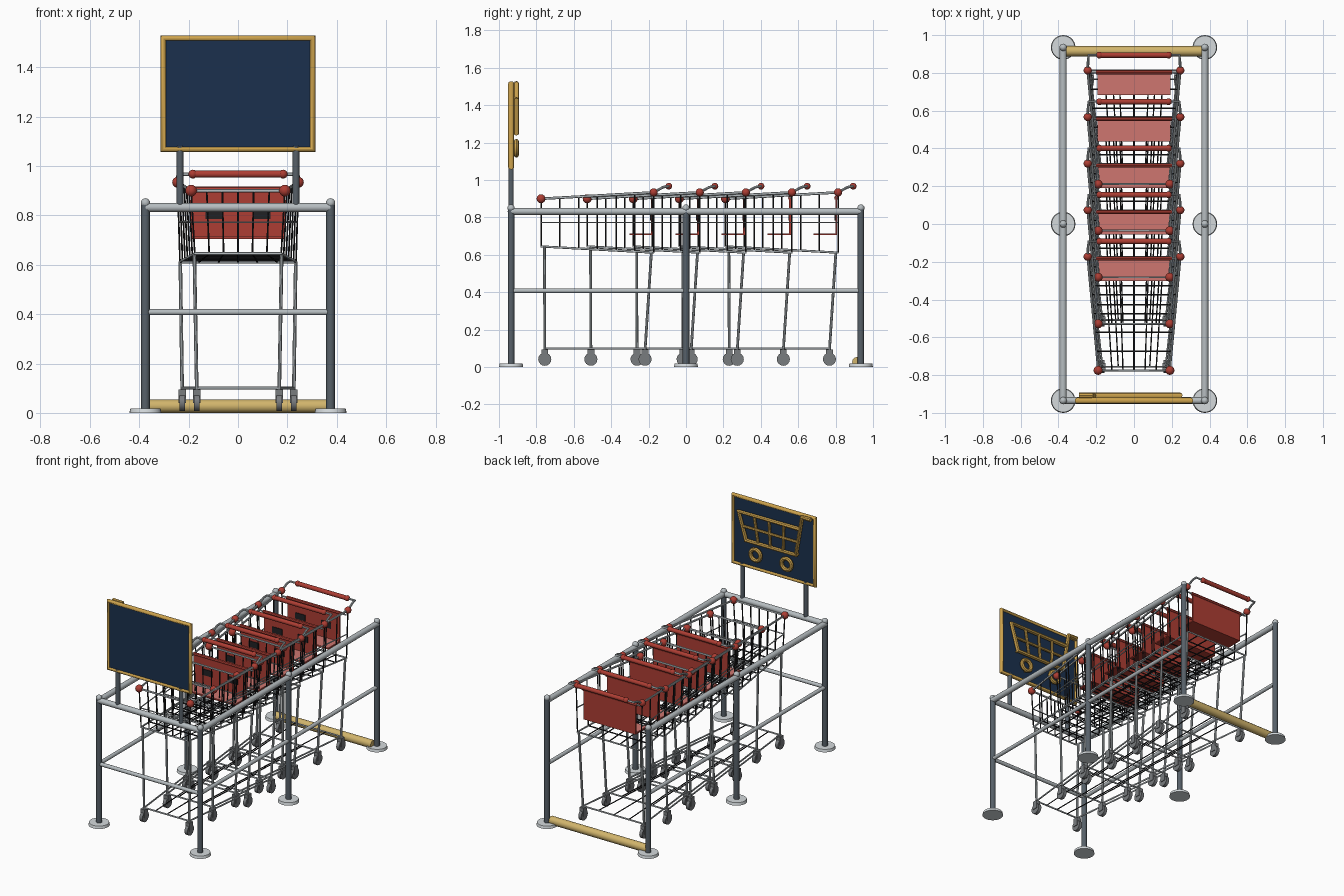
import bpy, math
from mathutils import Vector

if "Cube" in bpy.data.objects:
    bpy.data.objects.remove(bpy.data.objects["Cube"])


def material(name, rgb):
    m = bpy.data.materials.new(name)
    m.diffuse_color = (*rgb, 1)
    m.use_nodes = True
    m.node_tree.nodes["Principled BSDF"].inputs["Base Color"].default_value = m.diffuse_color
    return m


STEEL = material("light steel", (0.47, 0.51, 0.53))
PALE = material("pale foot steel", (0.66, 0.70, 0.72))
POST = material("dark post steel", (0.095, 0.118, 0.14))
RED = material("red plastic", (0.42, 0.047, 0.033))
PINK = material("light red seat", (0.62, 0.18, 0.16))
GOLD = material("yellow paint", (0.62, 0.37, 0.075))
PALEGOLD = material("pale yellow paint", (0.64, 0.46, 0.15))
NAVY = material("navy panel", (0.011, 0.03, 0.075))
RUBBER = material("caster grey", (0.19, 0.20, 0.21))
BLACK = material("black wire", (0.015, 0.015, 0.017))


def finish(ob, name, mat):
    ob.name = name
    ob.data.materials.clear()
    ob.data.materials.append(mat)
    bpy.ops.object.shade_smooth_by_angle(angle=math.radians(40))
    return ob


def tubes(name, paths, r, mat, res=2, closed=False):
    """Round bars along one or more polylines, joined in one mesh."""
    cu = bpy.data.curves.new(name, 'CURVE')
    cu.dimensions = '3D'
    cu.bevel_depth, cu.bevel_resolution, cu.use_fill_caps = r, res, True
    for pts in paths:
        sp = cu.splines.new('POLY')
        sp.points.add(len(pts) - 1)
        for p, co in zip(sp.points, pts):
            p.co = (*co, 1)
        sp.use_cyclic_u = closed
    ob = bpy.data.objects.new(name, cu)
    bpy.context.collection.objects.link(ob)
    bpy.ops.object.select_all(action='DESELECT')
    ob.select_set(True)
    bpy.context.view_layer.objects.active = ob
    bpy.ops.object.convert(target='MESH')
    return finish(bpy.context.object, name, mat)


def box(name, lo, hi, mat):
    lo, hi = Vector(lo), Vector(hi)
    bpy.ops.mesh.primitive_cube_add(size=1, location=(lo + hi) / 2)
    ob = bpy.context.object
    ob.scale = hi - lo
    bpy.ops.object.transform_apply(location=False, rotation=False, scale=True)
    return finish(ob, name, mat)


def ball(name, loc, r, mat):
    bpy.ops.mesh.primitive_uv_sphere_add(segments=14, ring_count=8, radius=r, location=loc)
    return finish(bpy.context.object, name, mat)


def lerp(a, b, t):
    return a + (b - a) * t


# ---- corral: posts, feet, caps, rails ----
X, Y = 0.375, 0.935
for sx in (-X, X):
    for y in (-Y, 0, Y):
        tubes("corral_post", [[(sx, y, 0.01), (sx, y, 0.85)]], 0.018, POST, 4)
        ball("post_cap", (sx, y, 0.85), 0.0195, STEEL)
        bpy.ops.mesh.primitive_cone_add(vertices=28, radius1=0.065, radius2=0.061,
                                        depth=0.018, location=(sx, y, 0.009))
        finish(bpy.context.object, "post_foot", PALE)
for z, r, n in ((0.832, 0.0185, "top_rail"), (0.408, 0.0125, "middle_rail")):
    tubes(n, [[(-X, -Y, z), (X, -Y, z)]] +
          [[(s, -Y, z), (s, Y, z)] for s in (-X, X)], r, STEEL, 4)
tubes("entry_threshold", [[(-0.36, 0.915, 0.027), (0.36, 0.915, 0.027)]], 0.027, PALEGOLD, 4)

# ---- sign ----
tubes("sign_post", [[(s, -Y, 0.83), (s, -Y, 1.08)] for s in (-0.235, 0.235)], 0.014, POST, 4)
box("sign_panel", (-0.302, -0.941, 1.068), (0.302, -0.929, 1.517), NAVY)
fx, f0, f1 = 0.302, 1.068, 1.517
tubes("sign_frame", [[(-fx, -Y, f0), (fx, -Y, f0), (fx, -Y, f1), (-fx, -Y, f1)]],
      0.0155, GOLD, 4, True)
iy = -0.907
# cart pictogram on the back of the sign
icon = [[(-0.29, 1.515), (-0.225, 1.515), (-0.18, 1.25), (0.19, 1.25), (0.245, 1.43), (-0.21, 1.43)],
        [(0.218, 1.34), (-0.195, 1.34)]]
icon += [[(a, 1.43), (b, 1.25)] for a, b in ((0.13, 0.1), (0.02, 0.01), (-0.09, -0.085))]
tubes("sign_cart_outline", [[(x, iy, z) for x, z in p] for p in icon[:1]], 0.0145, GOLD)
tubes("sign_cart_bars", [[(x, iy, z) for x, z in p] for p in icon[1:]], 0.0095, GOLD)
for x in (0.12, -0.11):
    bpy.ops.mesh.primitive_torus_add(major_radius=0.037, minor_radius=0.0135, major_segments=24,
                                     minor_segments=8, location=(x, iy, 1.17),
                                     rotation=(math.pi / 2, 0, 0))
    finish(bpy.context.object, "sign_cart_wheel", GOLD)
tubes("sign_icon_mounts", [[(x, -0.93, z), (x, iy, z)] for x, z in
                           ((-0.185, 1.25), (0.19, 1.25), (0.12, 1.133), (-0.11, 1.133))], 0.005, GOLD)


# ---- front-most cart ----
def P(side, s, t):
    """Basket point: s runs front to rear, t bottom to top."""
    x = lerp(lerp(0.175, 0.235, s), lerp(0.19, 0.245, s), t)
    z = lerp(lerp(0.645, 0.612, s), lerp(0.9, 0.934, s), t)
    return (side * x, lerp(-0.775, -0.173, s), z)


def across(s, t, u):
    a, b = P(-1, s, t), P(1, s, t)
    return (lerp(a[0], b[0], u), a[1], a[2])


S = (-1, 1)
cart = []
cart.append(tubes("basket_rim", [[P(-1, 1, 1), P(-1, 0, 1), P(1, 0, 1), P(1, 1, 1)]], 0.007, STEEL))
cart.append(tubes("basket_lower_rim", [[P(-1, 0, 0), P(1, 0, 0), P(1, 1, 0), P(-1, 1, 0)]],
                  0.006, STEEL, 2, True))
cart.append(tubes("basket_middle_wire", [[P(-1, 1, .5), P(-1, 0, .5), P(1, 0, .5), P(1, 1, .5)]],
                  0.004, STEEL, 1))
wires = [[P(s, k / 6, 0), P(s, k / 6, 1)] for s in S for k in range(7)]
wires += [[across(0, 1, k / 6), across(0, 0, k / 6), across(1, 0, k / 6)] for k in range(1, 6)]
wires += [[P(-1, k / 6, 0), P(1, k / 6, 0)] for k in range(1, 6)]
cart.append(tubes("basket_wires", wires, 0.004, BLACK, 1))
FW, RW = (0.167, -0.755), (0.226, -0.219)      # front and rear caster spots
cart.append(tubes("cart_legs", [[P(s, 0.03, 0), (s * FW[0], FW[1], 0.09)] for s in S] +
                  [[P(s, 0.98, 0), (s * RW[0], RW[1], 0.09)] for s in S], 0.0075, STEEL))
cart.append(tubes("base_frame", [[(-FW[0], FW[1], 0.1), (FW[0], FW[1], 0.1),
                                  (RW[0], RW[1], 0.1), (-RW[0], RW[1], 0.1)]], 0.006, STEEL, 2, True))
cart.append(tubes("base_wires", [[(FW[0] * u, FW[1], 0.1), (RW[0] * u, RW[1], 0.1)]
                                 for u in (-.5, 0, .5)], 0.0035, BLACK, 1))
# casters
cart.append(tubes("caster_wheels", [[(s * x - 0.011, y, 0.042), (s * x + 0.011, y, 0.042)]
                                    for s in S for x, y in (FW, RW)], 0.035, RUBBER, 6))
for s in S:
    for x, y in (FW, RW):
        cart.append(box("caster_fork", (s * x - 0.015, y - 0.018, 0.04),
                        (s * x + 0.015, y + 0.018, 0.095), RUBBER))
# handle
hy, hz = -0.092, 0.967
cart.append(tubes("handle_bracket", [[P(-1, 1, 1), (-0.243, hy - 0.03, 0.962), (-0.24, hy, hz),
                                      (0.24, hy, hz), (0.243, hy - 0.03, 0.962), P(1, 1, 1)]],
                  0.007, STEEL))
cart.append(tubes("handle_grip", [[(-0.185, hy, hz), (0.185, hy, hz)]], 0.0145, RED, 4))
for s in S:
    cart.append(ball("grip_end", (s * 0.183, hy, hz), 0.018, RED))
    cart.append(ball("rear_bumper", P(s, 1, 1), 0.022, RED))
    cart.append(ball("front_bumper", P(s, 0, 1), 0.024, RED))
# child seat with a lighter seat plate and dark leg plates on its front
ry = -0.183
cart.append(box("seat_back", (-0.193, ry - 0.005, 0.705), (0.193, ry + 0.005, 0.9), RED))
cart.append(box("seat_base", (-0.193, ry - 0.12, 0.705), (0.193, ry, 0.713), RED))
cart.append(box("seat_plate", (-0.19, ry - 0.118, 0.712), (0.19, ry, 0.715), PINK))
cart.append(tubes("seat_top_bar", [[(-0.2, ry, 0.905), (0.2, ry, 0.905)]], 0.011, RED))
cart.append(tubes("seat_hinge", [[(-0.24, ry, 0.905), (0.24, ry, 0.905)]], 0.005, STEEL))
for s in S:
    cart.append(box("seat_leg_plate", (s * 0.095 - 0.037, ry - 0.009, 0.785),
                    (s * 0.095 + 0.037, ry - 0.004, 0.825), BLACK))

# ---- the nested row ----
for i in range(1, 5):
    for part in cart:
        c = part.copy()
        c.location.y += i * 0.2465
        bpy.context.collection.objects.link(c)
